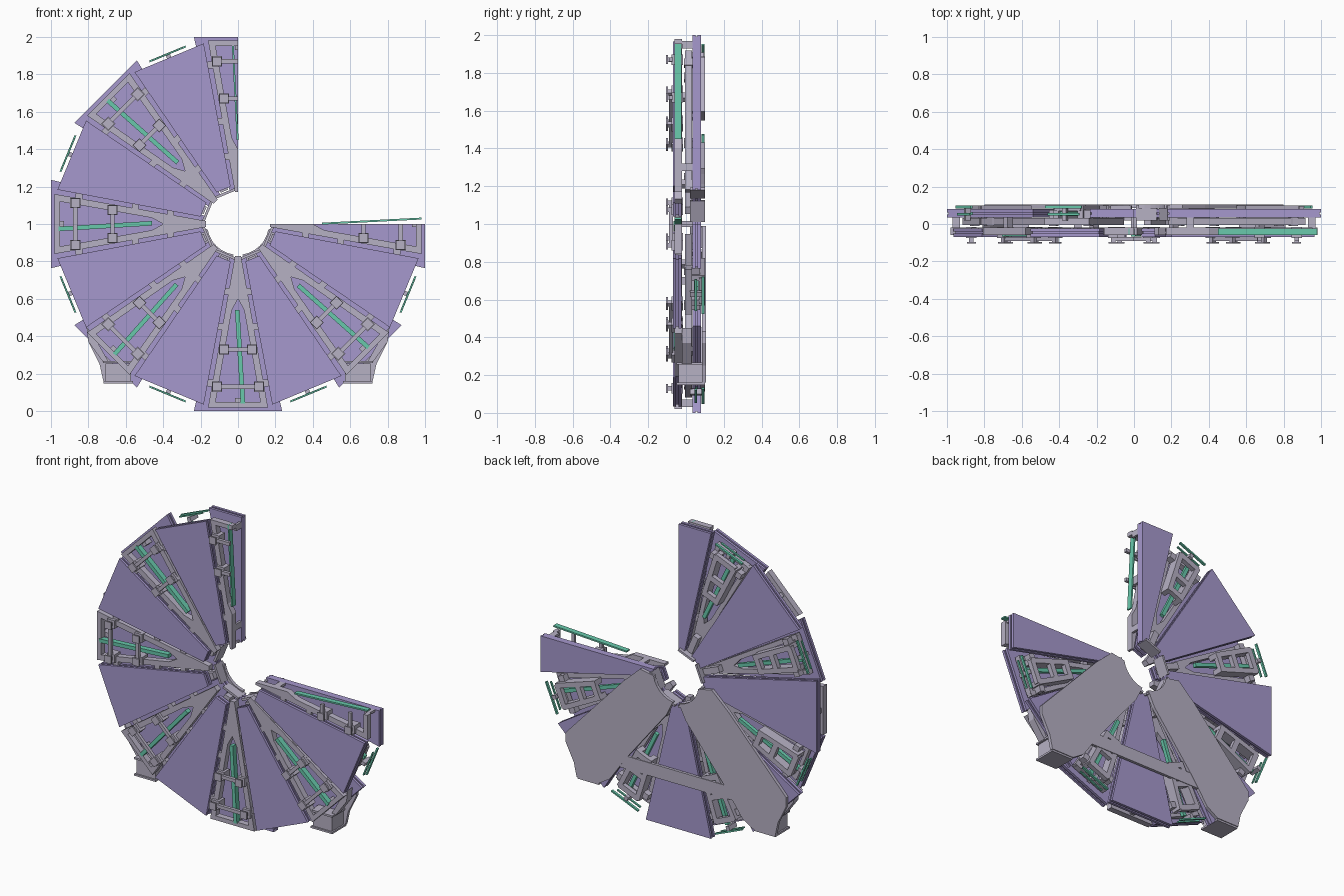
import bpy, bmesh
from math import radians, sin, cos
from mathutils import Matrix

if "Cube" in bpy.data.objects:
    bpy.data.objects.remove(bpy.data.objects["Cube"], do_unlink=True)


def material(name, rgb):
    m = bpy.data.materials.new(name)
    m.use_nodes = True
    m.diffuse_color = (*rgb, 1)
    m.node_tree.nodes["Principled BSDF"].inputs["Base Color"].default_value = (*rgb, 1)
    return m


PURPLE = material("lavender panel", (0.38, 0.315, 0.61))
GREY = material("pale grey frame", (0.47, 0.44, 0.55))
GREEN = material("mint bar", (0.14, 0.58, 0.41))


# Local sector space: x = radius, y = depth, z = tangent
def prism(bm, pts, y0, y1):
    lo = [bm.verts.new((r, y0, t)) for r, t in pts]
    hi = [bm.verts.new((r, y1, t)) for r, t in pts]
    bm.faces.new(lo)
    bm.faces.new(hi[::-1])
    n = len(pts)
    for i in range(n):
        j = (i + 1) % n
        bm.faces.new((lo[j], lo[i], hi[i], hi[j]))


def block(bm, r, t, dr, dt, y0, y1):
    prism(bm, [(r - dr, t - dt), (r + dr, t - dt), (r + dr, t + dt), (r - dr, t + dt)], y0, y1)


def bar(bm, a, b, w, y0, y1):
    # Straight strip of half width w between two points
    dx, dz = b[0] - a[0], b[1] - a[1]
    k = w / (dx * dx + dz * dz) ** 0.5
    nx, nz = -dz * k, dx * k
    prism(bm, [(a[0] + nx, a[1] + nz), (b[0] + nx, b[1] + nz),
               (b[0] - nx, b[1] - nz), (a[0] - nx, a[1] - nz)], y0, y1)


def wedge(r0, t0, r1, t1):
    return [(r0, -t0), (r1, -t1), (r1, t1), (r0, t0)]


def finish(bm, name, mat, angle=0, half=0):
    # half = +1 or -1 keeps only that tangential side
    if half:
        geom = bm.verts[:] + bm.edges[:] + bm.faces[:]
        bmesh.ops.bisect_plane(bm, geom=geom, plane_co=(0, 0, 0),
                               plane_no=(0, 0, -half), clear_outer=True)
        bmesh.ops.holes_fill(bm, edges=[e for e in bm.edges if e.is_boundary])
    bmesh.ops.recalc_face_normals(bm, faces=bm.faces)
    me = bpy.data.meshes.new(name)
    bm.to_mesh(me)
    bm.free()
    me.materials.append(mat)
    ob = bpy.data.objects.new(name, me)
    bpy.context.collection.objects.link(ob)
    ob.matrix_world = Matrix.Translation((0, 0, 1)) @ Matrix.Rotation(-radians(angle), 4, 'Y')
    return ob


def panel(name, angle, r0, t0, r1, t1, y0, half=0):
    # Two skins around a slightly recessed core
    bm = bmesh.new()
    prism(bm, wedge(r0, t0, r1, t1), y0, y0 + 0.017)
    prism(bm, wedge(r0 + 0.008, t0 - 0.006, r1 - 0.008, t1 - 0.008), y0 + 0.017, y0 + 0.028)
    prism(bm, wedge(r0, t0, r1, t1), y0 + 0.028, y0 + 0.045)
    finish(bm, name, PURPLE, angle, half)


# Large sectors: panel behind, frame in front
for angle in (90, 135, 180, 225, 270, 315, 360):
    half = {90: 1, 360: -1}.get(angle, 0)
    panel("large_panel", angle, 0.18, 0.045, 1.0, 0.236, 0.034, half)

    bm = bmesh.new()
    for s in (-1, 1):
        prism(bm, [(0.17, 0), (0.17, s * 0.016), (0.98, s * 0.16), (0.98, s * 0.125),
                   (0.46, s * 0.033), (0.40, 0)], -0.06, -0.02)
        # Pads and posts carrying the cross bars
        for r, t in ((0.87, 0.112), (0.67, 0.075)):
            block(bm, r, s * t, 0.027, 0.027, -0.076, -0.015)
            block(bm, r, s * t, 0.012, 0.012, -0.1, -0.076)
            block(bm, r, s * t, 0.024, 0.024, -0.105, -0.096)
        # Side clips toward the neighbouring panels
        for r in (0.36, 0.55, 0.85):
            t = 0.016 + (r - 0.17) * 0.178
            block(bm, r, s * (t + 0.01), 0.018, 0.016, -0.055, -0.02)
    block(bm, 0.966, 0, 0.014, 0.13, -0.06, -0.02)
    block(bm, 0.87, 0, 0.011, 0.11, -0.09, -0.07)
    block(bm, 0.67, 0, 0.011, 0.075, -0.09, -0.07)
    # Standoffs between frame and panel
    for r in (0.3, 0.95):
        block(bm, r, 0, 0.02, 0.015, -0.02, 0.034)
    finish(bm, "front_frame", GREY, angle, half)

    bm = bmesh.new()
    if half:
        bar(bm, (0.45, 0.002), (0.98, 0.029), 0.005, -0.06, -0.025)
    else:
        bar(bm, (0.46, -0.004), (0.96, 0.026), 0.012, -0.066, -0.03)
    finish(bm, "front_radial_bar", GREEN, angle)

# Small sectors: panel in front, frame behind
for k in range(6):
    angle = 112.5 + 45 * k
    panel("small_panel", angle, 0.2, 0.04, 0.962, 0.2, -0.069)

    bm = bmesh.new()
    for s in (-1, 1):
        prism(bm, [(0.19, 0), (0.19, s * 0.02), (0.94, s * 0.13), (0.94, s * 0.10),
                   (0.46, s * 0.03), (0.40, 0)], -0.005, 0.032)
        # Long sides and ribs of the slotted carrier
        bar(bm, (0.62, s * 0.045), (0.92, s * 0.07), 0.016, 0.032, 0.1)
        block(bm, 0.88, s * 0.1, 0.02, 0.02, -0.01, 0.075)
    for r, t in ((0.64, 0.05), (0.76, 0.055), (0.91, 0.075)):
        block(bm, r, 0, 0.018, t, 0.07, 0.1)
    block(bm, 0.93, 0, 0.012, 0.115, -0.005, 0.032)
    block(bm, 0.965, 0, 0.014, 0.012, 0.02, 0.095)
    # Inner hub plate
    block(bm, 0.177, 0, 0.007, 0.06, 0.02, 0.1)
    block(bm, 0.25, 0, 0.06, 0.02, 0.03, 0.07)
    finish(bm, "rear_frame", GREY, angle)

    bm = bmesh.new()
    bar(bm, (0.46, -0.004), (0.95, 0.024), 0.012, 0.042, 0.066)
    block(bm, 0.984, 0, 0.005, 0.105, 0.083, 0.099)
    block(bm, 0.984, 0, 0.004, 0.09, 0.046, 0.058)
    finish(bm, "rear_green_bars", GREEN, angle)

# Rear support legs, mirrored, in world x and z about the wheel centre
for s, side in ((-1, "right"), (1, "left")):
    arc = [(0.165 * cos(radians(a)), 0.165 * sin(radians(a))) for a in range(-82, -7, 12)]
    outline = arc + [(0.26, -0.01), (0.38, -0.12), (0.8, -0.57), (0.8, -0.63), (0.74, -0.75),
                     (0.72, -0.84), (0.56, -0.84), (0.48, -0.79), (0.36, -0.62), (0.07, -0.26)]
    bm = bmesh.new()
    prism(bm, [(s * x, z) for x, z in outline], 0.084, 0.105)
    finish(bm, side + "_leg_plate", GREY)

    # Foot block with cap plates and outer cheek
    bm = bmesh.new()
    block(bm, s * 0.64, -0.795, 0.068, 0.05, -0.04, 0.084)
    for z in (-0.738, -0.846):
        block(bm, s * 0.64, z, 0.078, 0.006, -0.05, 0.1)
    prism(bm, [(s * x, z) for x, z in ((0.81, -0.55), (0.8, -0.63), (0.72, -0.74),
                                       (0.69, -0.74), (0.77, -0.6))], -0.02, 0.03)
    finish(bm, side + "_foot", GREY)

# Horizontal tie between the legs
bm = bmesh.new()
block(bm, 0, -0.65, 0.42, 0.042, 0.086, 0.104)
finish(bm, "rear_tie_beam", GREY)
